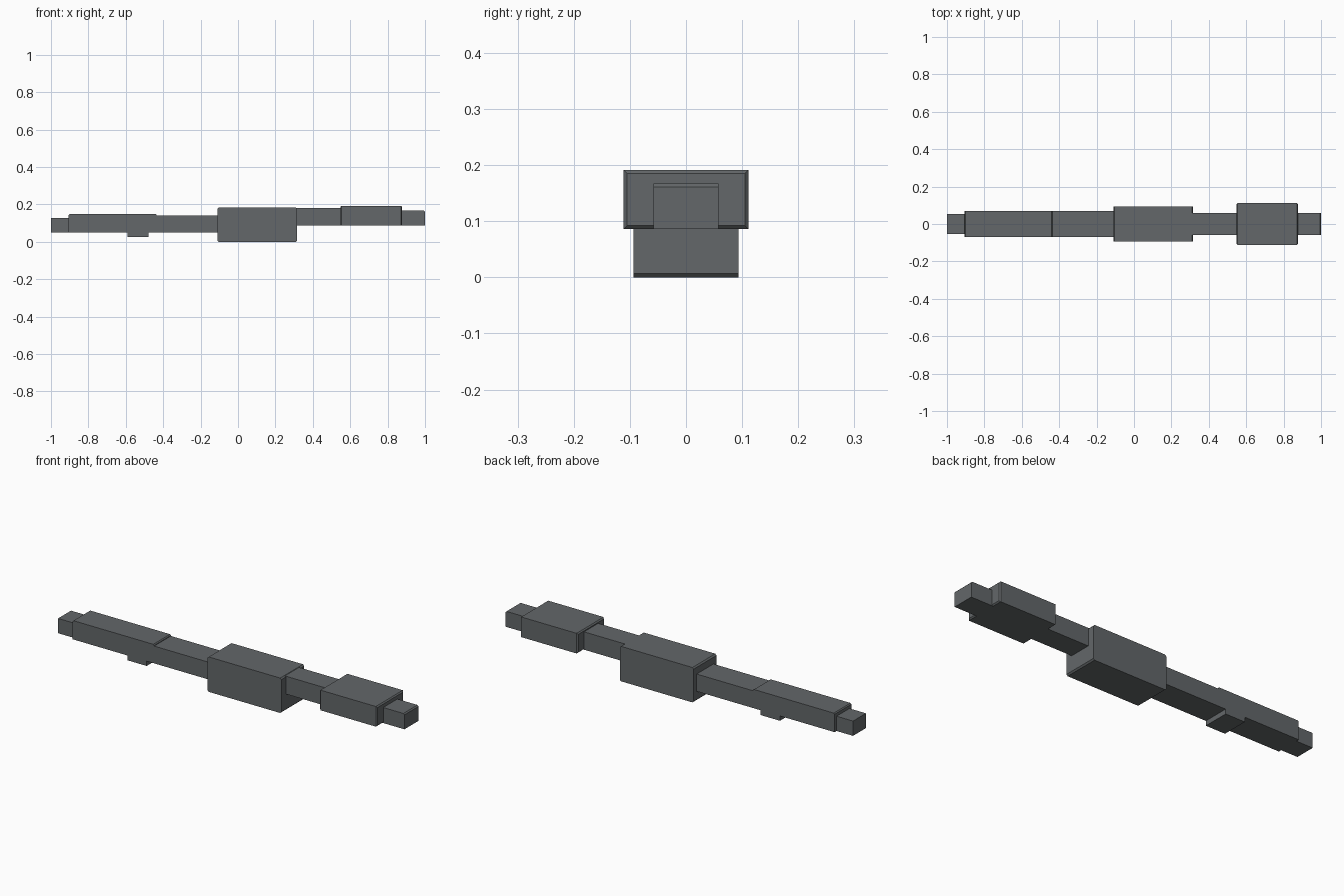
import bpy
import bmesh

cube = bpy.data.objects.get("Cube")
if cube:
    bpy.data.objects.remove(cube, do_unlink=True)

grey = bpy.data.materials.new("dark grey metal")
grey.use_nodes = True
colour = (0.125, 0.136, 0.142, 1)
grey.diffuse_color = colour
grey.node_tree.nodes["Principled BSDF"].inputs["Base Color"].default_value = colour


def block(name, x, half_width, z, side=0.0, top=0.0, bottom=0.0):
    """Box along x whose end rims are chamfered by the given insets."""
    c = max(side, top, bottom)
    stations = [(x[0], 1), (x[0] + c, 0), (x[1] - c, 0), (x[1], 1)]
    if c == 0:
        stations = [(x[0], 0), (x[1], 0)]
    bm = bmesh.new()
    rings = []
    for px, k in stations:
        w, lo, hi = half_width - k * side, z[0] + k * bottom, z[1] - k * top
        section = ((-w, lo), (w, lo), (w, hi), (-w, hi))
        rings.append([bm.verts.new((px, py, pz)) for py, pz in section])
    for a, b in zip(rings, rings[1:]):
        for i in range(4):
            j = (i + 1) % 4
            bm.faces.new((a[i], a[j], b[j], b[i]))
    bm.faces.new(rings[0])
    bm.faces.new(rings[-1])
    bmesh.ops.recalc_face_normals(bm, faces=bm.faces[:])
    mesh = bpy.data.meshes.new(name)
    bm.to_mesh(mesh)
    bm.free()
    mesh.materials.append(grey)
    obj = bpy.data.objects.new(name, mesh)
    bpy.context.collection.objects.link(obj)
    return obj


# Narrow end: tip, raised sleeve, lower shaft and the small peg beneath
block("left_tip", (-1.0, -0.9), 0.053, (0.05, 0.127))
block("long_sleeve", (-0.905, -0.435), 0.069, (0.05, 0.148), top=0.005)
block("shaft", (-0.44, -0.1), 0.069, (0.05, 0.14))
block("lower_peg", (-0.59, -0.478), 0.069, (0.025, 0.055))

# Central housing
block("central_housing", (-0.11, 0.316), 0.094, (0.0, 0.182), top=0.007, bottom=0.007)

# Wide end: neck, collar and tip
block("neck", (0.31, 0.555), 0.058, (0.087, 0.18))
block("end_collar", (0.547, 0.878), 0.111, (0.086, 0.191), side=0.006, top=0.006, bottom=0.006)
block("right_tip", (0.87, 1.0), 0.058, (0.086, 0.167), top=0.006)
